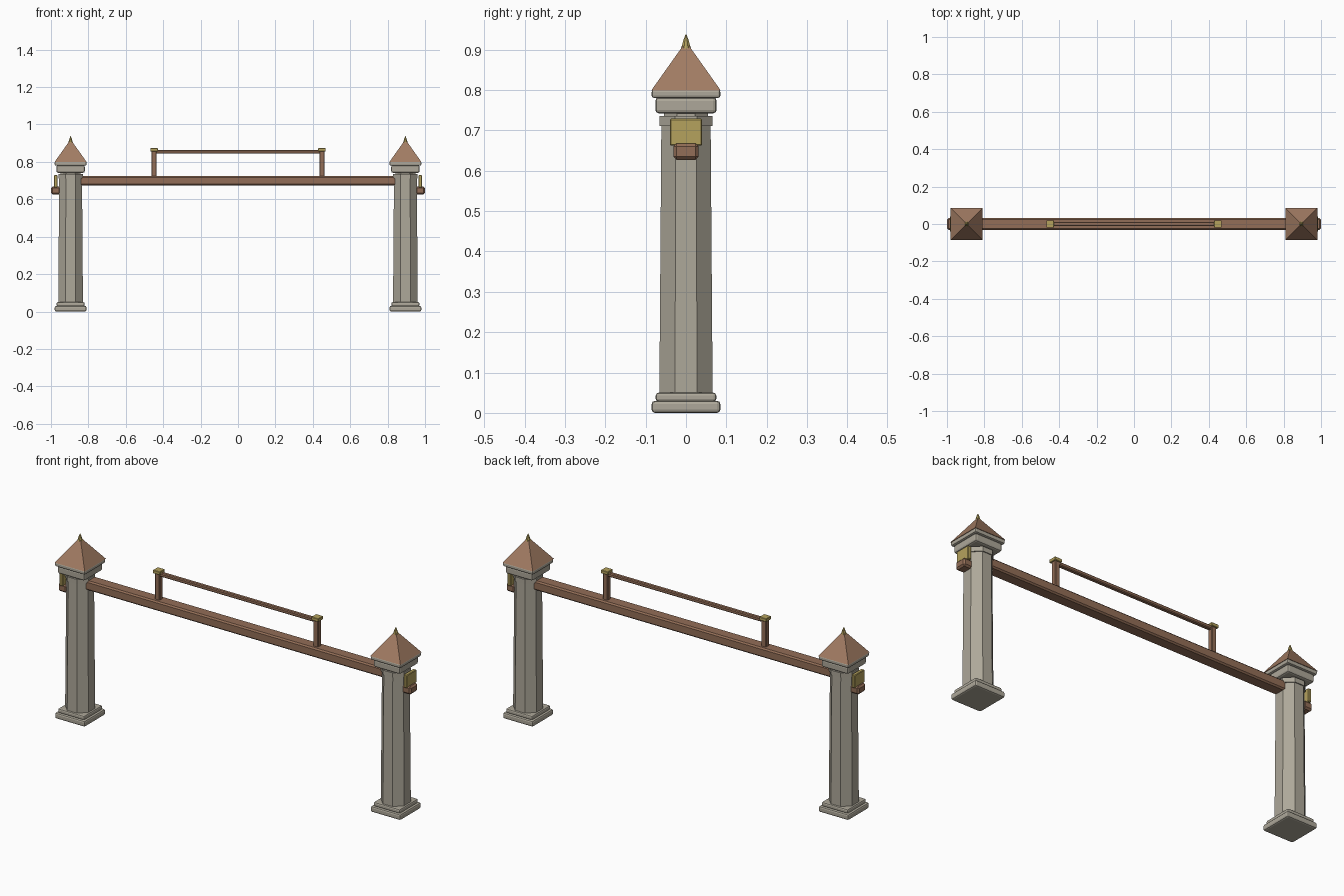
import bpy, bmesh, math

if "Cube" in bpy.data.objects:
    bpy.data.objects.remove(bpy.data.objects["Cube"])


def material(name, color):
    m = bpy.data.materials.new(name)
    m.diffuse_color = (*color, 1)
    m.use_nodes = True
    m.node_tree.nodes["Principled BSDF"].inputs["Base Color"].default_value = m.diffuse_color
    return m


STONE = material("stone", (0.42, 0.39, 0.32))
WOOD = material("brown wood", (0.29, 0.155, 0.095))
ROOF = material("roof clay", (0.36, 0.20, 0.125))
BRASS = material("brass", (0.46, 0.36, 0.11))


def finish(name, bm, mat):
    bmesh.ops.recalc_face_normals(bm, faces=bm.faces)
    me = bpy.data.meshes.new(name)
    bm.to_mesh(me)
    bm.free()
    me.materials.append(mat)
    ob = bpy.data.objects.new(name, me)
    bpy.context.collection.objects.link(ob)
    return ob


def box(name, x, y, z, mat, bevel=0.0, segments=1):
    """Box from (min, max) pairs, with bevelled edges."""
    bm = bmesh.new()
    bmesh.ops.create_cube(bm, size=1)
    for v in bm.verts:
        v.co = [r[0] if c < 0 else r[1] for c, r in zip(v.co, (x, y, z))]
    if bevel:
        bmesh.ops.bevel(bm, geom=bm.edges[:], offset=bevel, segments=segments,
                        profile=0.5, affect='EDGES')
    return finish(name, bm, mat)


def prism(name, cx, profile, sides, mat):
    """Stack of n-sided rings; profile = (half width across flats, z)."""
    bm = bmesh.new()
    rings = []
    for r, z in profile:
        rad = r / math.cos(math.pi / sides)
        rings.append([bm.verts.new((cx + rad * math.cos(a), rad * math.sin(a), z))
                      for a in ((i + 0.5) * 2 * math.pi / sides for i in range(sides))])
    for lo, hi in zip(rings, rings[1:]):
        for i in range(sides):
            j = (i + 1) % sides
            bm.faces.new((lo[i], lo[j], hi[j], hi[i]))
    bm.faces.new(rings[0])
    bm.faces.new(rings[-1])
    return finish(name, bm, mat)


def slab(name, cx, half, z0, z1, bevel):
    return box(name, (cx - half, cx + half), (-half, half), (z0, z1), STONE, bevel, 2)


for side, s in (("left", -1), ("right", 1)):
    cx = 0.895 * s
    # stepped base and tapered octagonal shaft
    slab(side + "_base", cx, 0.085, 0.0, 0.030, 0.008)
    slab(side + "_base_step", cx, 0.075, 0.028, 0.050, 0.007)
    prism(side + "_shaft", cx, [(0.066, 0.048), (0.061, 0.72)], 8, STONE)
    prism(side + "_collar", cx, [(0.066, 0.711), (0.066, 0.735)], 8, STONE)
    prism(side + "_neck", cx, [(0.054, 0.73), (0.054, 0.75)], 8, STONE)
    # capital, eave plate, roof and finial
    slab(side + "_capital", cx, 0.076, 0.742, 0.782, 0.009)
    slab(side + "_eave", cx, 0.085, 0.780, 0.801, 0.006)
    prism(side + "_roof", cx, [(0.086, 0.799), (0.008, 0.909)], 4, ROOF)
    prism(side + "_finial", cx, [(0.014, 0.898), (0.011, 0.907), (0.006, 0.925),
                                 (0.001, 0.938)], 8, BRASS)
    # outer bracket with brass plate

    def span(a, b):
        return tuple(sorted((s * a, s * b)))
    box(side + "_bracket", span(0.95, 1.0), (-0.031, 0.031), (0.627, 0.668), WOOD, 0.008)
    box(side + "_plate", span(0.966, 0.985), (-0.040, 0.040), (0.662, 0.729), BRASS, 0.003)
    # upper rail support and cap
    rx = 0.449 * s
    box(side + "_rail_post", (rx - 0.0135, rx + 0.0135), (-0.0135, 0.0135), (0.718, 0.86),
        WOOD, 0.003)
    box(side + "_rail_cap", (rx - 0.020, rx + 0.020), (-0.020, 0.020), (0.856, 0.873),
        BRASS, 0.002)

# main crossbeam and slim top rail
box("crossbeam", (-0.846, 0.846), (-0.032, 0.032), (0.675, 0.724), WOOD, 0.007)
box("top_rail", (-0.449, 0.449), (-0.011, 0.011), (0.844, 0.863), WOOD, 0.004)
